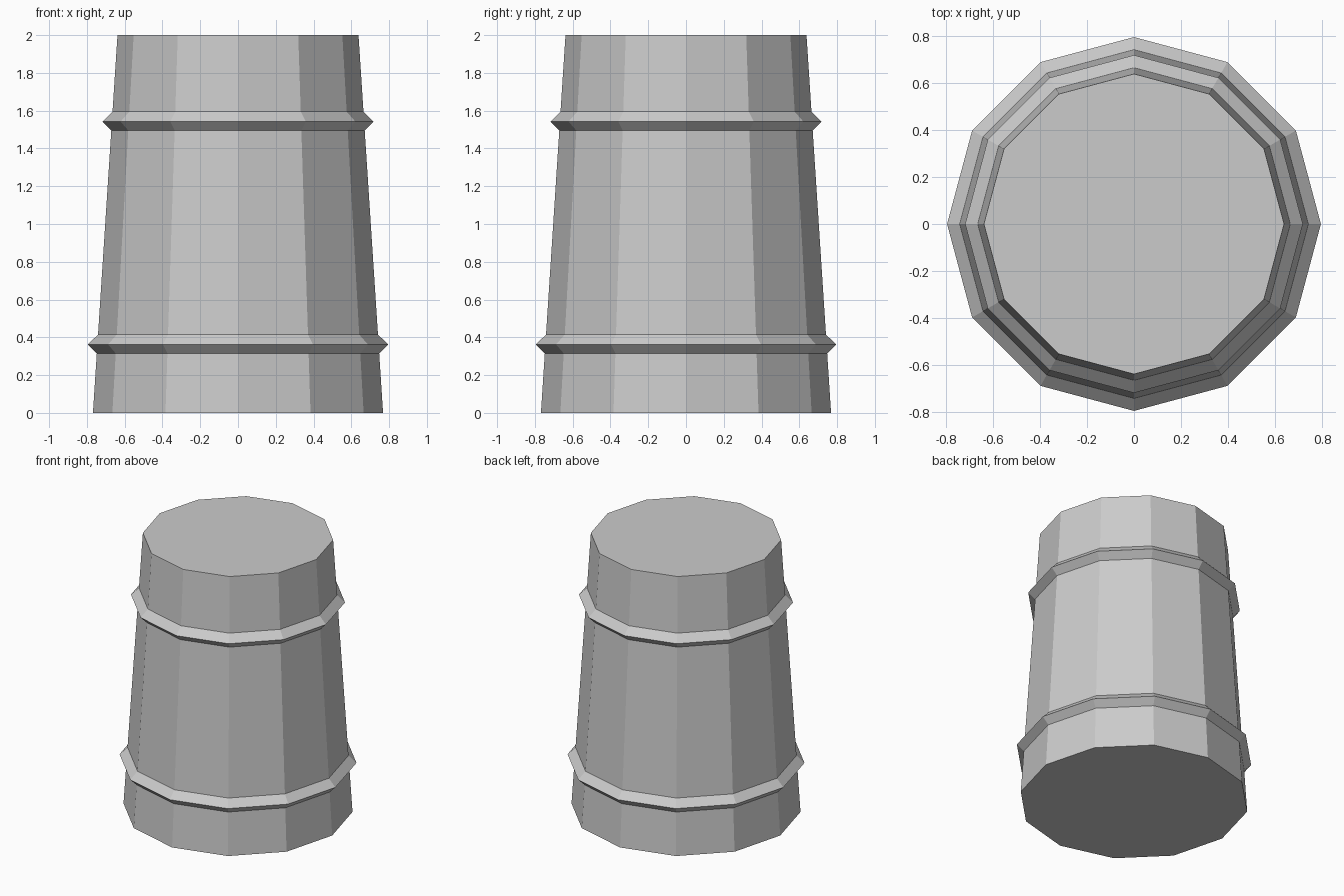
import bpy
import bmesh
import math

SIDES = 12
HEIGHT = 2.0
BASE_RADIUS, TOP_RADIUS = 0.768, 0.638

cube = bpy.data.objects.get("Cube")
if cube:
    bpy.data.objects.remove(cube, do_unlink=True)

grey = bpy.data.materials.new("plain grey")
grey.use_nodes = True
colour = (0.6, 0.6, 0.6, 1)
grey.diffuse_color = colour
grey.node_tree.nodes["Principled BSDF"].inputs["Base Color"].default_value = colour


def wall_radius(z):
    """Radius of the tapered wall at a height."""
    return BASE_RADIUS + (TOP_RADIUS - BASE_RADIUS) * z / HEIGHT


def lathe(name, profile, closed):
    """Spin (radius, height) points into a flat-sided solid, capped or looped."""
    bm = bmesh.new()
    rings = []
    for radius, z in profile:
        angles = [math.tau * i / SIDES for i in range(SIDES)]
        rings.append([bm.verts.new((radius * math.cos(a), radius * math.sin(a), z))
                      for a in angles])
    pairs = list(zip(rings, rings[1:]))
    if closed:
        pairs.append((rings[-1], rings[0]))
    else:
        bm.faces.new(rings[0][::-1])
        bm.faces.new(rings[-1])
    for low, high in pairs:
        for i in range(SIDES):
            j = (i + 1) % SIDES
            bm.faces.new((low[i], low[j], high[j], high[i]))
    bmesh.ops.recalc_face_normals(bm, faces=bm.faces)
    mesh = bpy.data.meshes.new(name)
    bm.to_mesh(mesh)
    bm.free()
    mesh.materials.append(grey)
    obj = bpy.data.objects.new(name, mesh)
    bpy.context.collection.objects.link(obj)
    return obj


# Tapered body
lathe("body", [(BASE_RADIUS, 0), (TOP_RADIUS, HEIGHT)], closed=False)

# Pointed hoops, set into the wall
for name, z in (("lower_hoop", 0.362), ("upper_hoop", 1.542)):
    low, high = z - 0.047, z + 0.053
    lathe(name, [(wall_radius(low), low),
                 (wall_radius(z) + 0.05, z),
                 (wall_radius(high), high),
                 (wall_radius(z) - 0.05, z)], closed=True)
